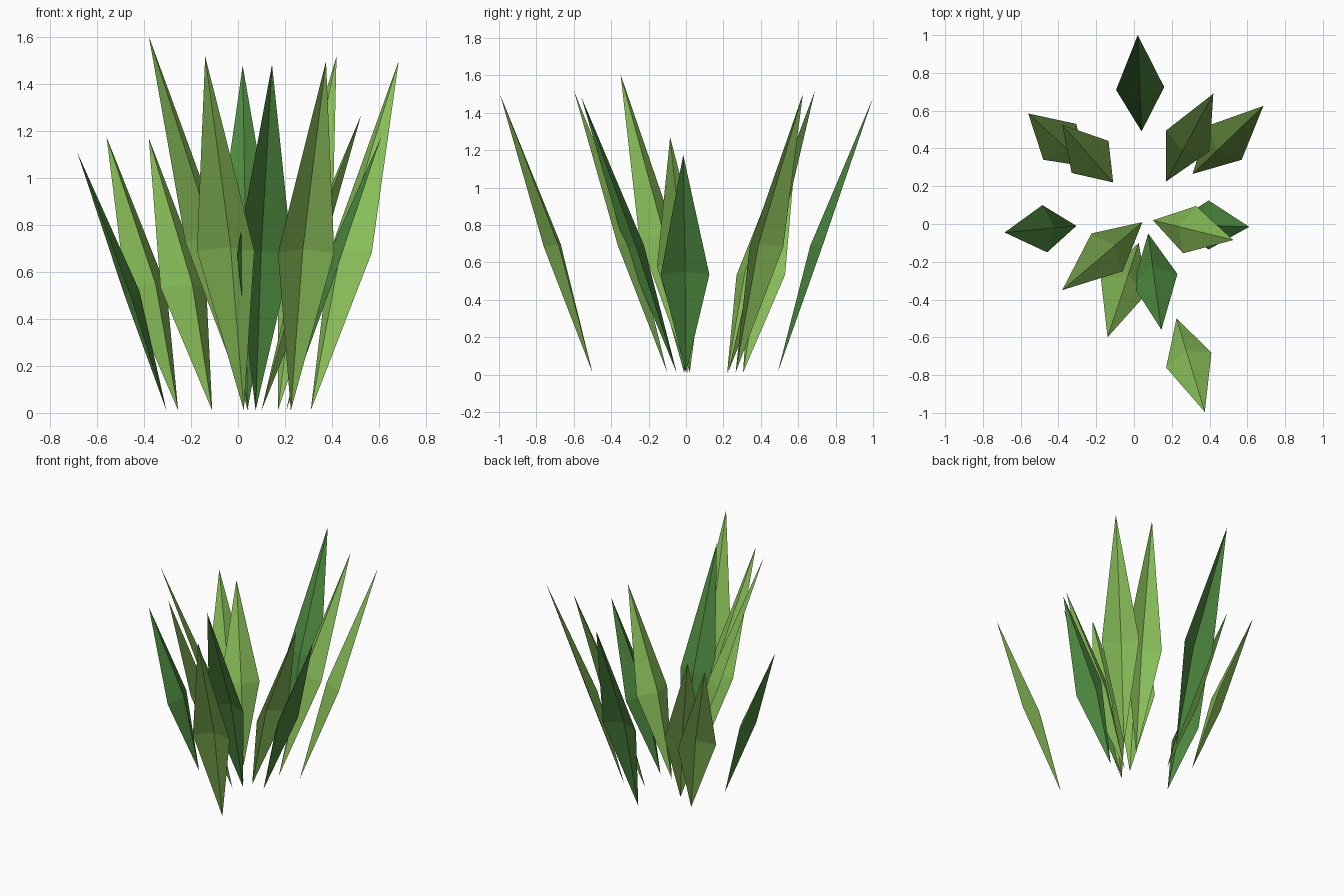
import bpy
from mathutils import Vector


def material(name, color):
    m = bpy.data.materials.new(name)
    m.diffuse_color = color
    return m


light = material("light_green", (0.25, 0.52, 0.10, 1))
dark = material("dark_green", (0.075, 0.25, 0.05, 1))


def blade(mat, base, tip, height, side_a, side_b):
    """Folded kite-shaped leaf: root, tip, two side corners and a raised midrib."""
    zm = 0.455 * height
    root = Vector((*base, 0.01))
    top = Vector((*tip, height))
    a, b = Vector((*side_a, zm)), Vector((*side_b, zm))
    lean = Vector((top.x - root.x, top.y - root.y, 0)).normalized()
    # midrib pushed towards the inside of the clump
    rib = root.lerp(top, 0.455) - lean * 0.058
    rib.z = zm + 0.015
    # wind the faces so they point to the inside of the clump
    if (a - root).cross(b - root).z < 0:
        a, b = b, a
    me = bpy.data.meshes.new("grass_blade")
    me.from_pydata([root, a, top, b, rib], [],
                   [(0, 1, 4), (1, 2, 4), (2, 3, 4), (3, 0, 4)])
    me.materials.append(mat)
    bpy.context.collection.objects.link(bpy.data.objects.new("grass_blade", me))


# back blades
blade(dark, (0.04, 0.49), (0.02, 1.0), 1.48, (-0.095, 0.71), (0.16, 0.725))
blade(light, (0.31, 0.265), (0.685, 0.625), 1.5, (0.39, 0.52), (0.57, 0.34))
blade(light, (0.17, 0.225), (0.42, 0.69), 1.52, (0.17, 0.495), (0.40, 0.385))
blade(light, (-0.255, 0.305), (-0.56, 0.585), 1.175, (-0.48, 0.34), (-0.305, 0.53))
blade(light, (-0.11, 0.22), (-0.38, 0.525), 1.17, (-0.33, 0.27), (-0.135, 0.44))
# side blades
blade(dark, (-0.305, -0.01), (-0.685, -0.045), 1.11, (-0.485, 0.10), (-0.46, -0.15))
blade(light, (0.10, 0.02), (0.525, -0.085), 1.27, (0.26, -0.155), (0.33, 0.095))
blade(dark, (0.205, 0.0), (0.61, -0.015), 1.175, (0.395, 0.125), (0.395, -0.135))
# front blades
blade(light, (0.045, 0.01), (-0.38, -0.35), 1.605, (-0.225, -0.05), (-0.06, -0.25))
blade(light, (0.025, -0.10), (-0.14, -0.60), 1.52, (-0.175, -0.29), (0.07, -0.365))
blade(dark, (0.075, -0.05), (0.145, -0.56), 1.485, (-0.005, -0.325), (0.23, -0.265))
blade(light, (0.225, -0.5), (0.375, -0.995), 1.5, (0.17, -0.76), (0.41, -0.68))
